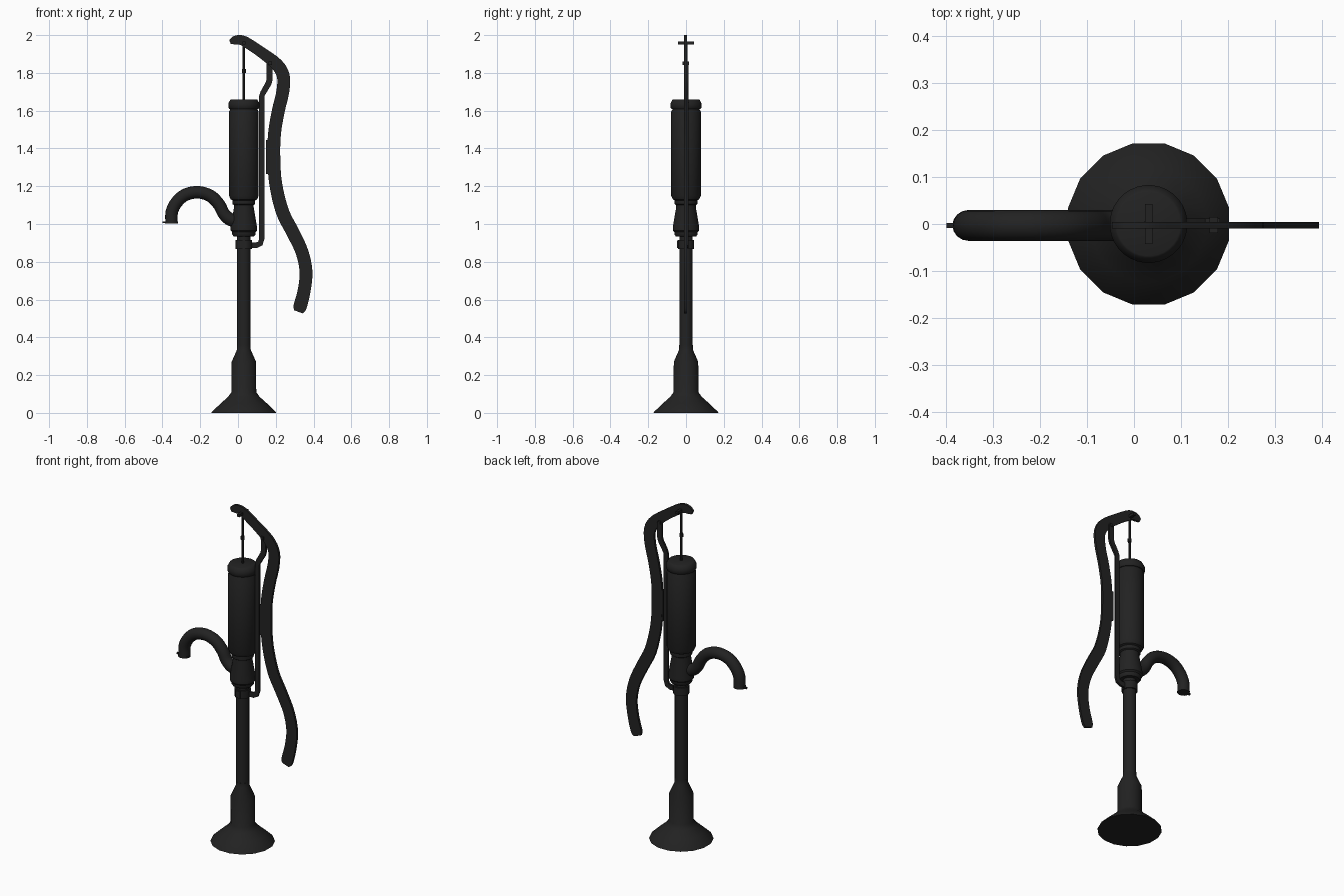
import bpy, bmesh, math
from mathutils import Vector

cube = bpy.data.objects.get("Cube")
if cube:
    bpy.data.objects.remove(cube, do_unlink=True)

iron = bpy.data.materials.new("black cast iron")
iron.use_nodes = True
color = (0.016, 0.016, 0.016, 1)
iron.diffuse_color = color
iron.node_tree.nodes["Principled BSDF"].inputs["Base Color"].default_value = color

AXIS = 0.031  # x position of the pump column


def finish(name, bm, angle=35):
    bmesh.ops.recalc_face_normals(bm, faces=bm.faces)
    mesh = bpy.data.meshes.new(name)
    bm.to_mesh(mesh)
    bm.free()
    mesh.materials.append(iron)
    obj = bpy.data.objects.new(name, mesh)
    bpy.context.collection.objects.link(obj)
    bpy.ops.object.select_all(action='DESELECT')
    obj.select_set(True)
    bpy.context.view_layer.objects.active = obj
    bpy.ops.object.shade_smooth_by_angle(angle=math.radians(angle))
    return obj


def skin(name, rings, angle=35):
    """Closed skin over a list of equally long rings of points."""
    bm = bmesh.new()
    loops = [[bm.verts.new(p) for p in ring] for ring in rings]
    n = len(loops[0])
    for a, b in zip(loops, loops[1:]):
        for i in range(n):
            j = (i + 1) % n
            bm.faces.new((a[i], a[j], b[j], b[i]))
    bm.faces.new(loops[0])
    bm.faces.new(loops[-1])
    return finish(name, bm, angle)


def turned(name, profile, sides):
    angles = [math.tau * (i + 0.5) / sides for i in range(sides)]
    return skin(name, [[(AXIS + r * math.cos(a), r * math.sin(a), z) for a in angles]
                       for r, z in profile])


def smooth_path(points, steps):
    """Catmull-Rom interpolation through tuples."""
    pts = [Vector(p) for p in points]
    pts = [2 * pts[0] - pts[1]] + pts + [2 * pts[-1] - pts[-2]]
    out = []
    for a, b, c, d in zip(pts, pts[1:], pts[2:], pts[3:]):
        for s in range(steps):
            t = s / steps
            out.append(0.5 * (2 * b + (c - a) * t + (2 * a - 5 * b + 4 * c - d) * t * t
                              + (3 * b - a - 3 * c + d) * t ** 3))
    return out + [pts[-2]]


def sweep(name, path, section, y=0):
    """Sweep along (x, z, width) points; section holds (across, depth) pairs."""
    rings = []
    for i, p in enumerate(path):
        d = path[min(i + 1, len(path) - 1)] - path[max(i - 1, 0)]
        side = Vector((-d.y, d.x)).normalized()
        rings.append([(p.x + side.x * u * p.z, y + v, p.y + side.y * u * p.z)
                      for u, v in section])
    return skin(name, rings)


def bar_section(depth):
    return [(-0.5, -depth / 2), (0.5, -depth / 2), (0.5, depth / 2), (-0.5, depth / 2)]


def box(name, center, size):
    bm = bmesh.new()
    bmesh.ops.create_cube(bm, size=1)
    for v in bm.verts:
        v.co = Vector(center) + Vector(c * s for c, s in zip(v.co, size))
    return finish(name, bm)


# Column: flared foot, pipe and collar
turned("base_foot", [(0.175, 0), (0.172, 0.006), (0.125, 0.05), (0.085, 0.085), (0.067, 0.11),
                     (0.066, 0.27), (0.037, 0.335), (0.037, 0.36)], 16)
turned("column_pipe", [(0.036, 0.34), (0.036, 0.95)], 16)
turned("pipe_collar", [(0.044, 0.868), (0.044, 0.915)], 16)
box("collar_lug", (AXIS, -0.03, 0.892), (0.03, 0.035, 0.04))

# Pump body and cap
turned("pump_body", [(0.055, 0.935), (0.062, 0.945), (0.062, 0.957), (0.07, 0.965), (0.07, 0.985),
                     (0.052, 1.09), (0.052, 1.1), (0.06, 1.105), (0.06, 1.125), (0.07, 1.13),
                     (0.079, 1.15), (0.079, 1.595), (0.073, 1.605), (0.073, 1.615)], 32)
turned("pump_cap", [(0.078, 1.61), (0.083, 1.618), (0.083, 1.638), (0.072, 1.658),
                    (0.068, 1.66)], 32)

# Plunger rod, its nut and the cross pin
turned("plunger_rod", [(0.007, 1.65), (0.007, 1.965)], 10)
turned("rod_nut", [(0.011, 1.8), (0.011, 1.82)], 8)
box("cross_pin", (AXIS, 0, 1.958), (0.016, 0.086, 0.016))

# Curved spout with its lip and nub
spout = [(-0.352, 1.01, 0.066), (-0.35, 1.065, 0.066), (-0.325, 1.115, 0.066),
         (-0.278, 1.155, 0.066), (-0.21, 1.168, 0.066), (-0.145, 1.148, 0.066),
         (-0.1, 1.102, 0.066), (-0.073, 1.052, 0.066), (-0.035, 1.022, 0.07), (0.02, 1.018, 0.07)]
circle = [(0.5 * math.cos(math.tau * i / 16), 0.033 * math.sin(math.tau * i / 16))
          for i in range(16)]
sweep("spout", smooth_path(spout, 4), circle, -0.003)
lip = [Vector((-0.352, z, 0.07)) for z in (1.003, 1.012)]
sweep("spout_lip", lip, circle, -0.003)
box("spout_nub", (-0.389, -0.003, 1.009), (0.02, 0.01, 0.01))

# Long flat pump handle
handle = [(-0.042, 1.962, 0.022), (-0.018, 1.972, 0.046), (0.015, 1.974, 0.052),
          (0.05, 1.958, 0.056), (0.125, 1.908, 0.058), (0.205, 1.845, 0.066),
          (0.24, 1.783, 0.068), (0.237, 1.7, 0.068), (0.213, 1.597, 0.068),
          (0.193, 1.475, 0.068), (0.19, 1.342, 0.068), (0.2, 1.21, 0.068),
          (0.235, 1.066, 0.07), (0.288, 0.96, 0.07), (0.338, 0.854, 0.068),
          (0.36, 0.748, 0.068), (0.35, 0.647, 0.068), (0.328, 0.56, 0.07), (0.32, 0.535, 0.048)]
sweep("handle", smooth_path(handle, 4), bar_section(0.014), -0.003)
box("handle_pad", (0.155, -0.003, 1.355), (0.012, 0.012, 0.18))

# Bracket from collar up to the handle pivot
bracket = [(0.06, 0.887, 0.03), (0.1, 0.888, 0.03), (0.118, 0.897, 0.03), (0.125, 0.918, 0.028),
           (0.125, 1.675, 0.028), (0.133, 1.695, 0.03), (0.162, 1.745, 0.032), (0.167, 1.765, 0.032),
           (0.167, 1.85, 0.032)]
sweep("pivot_bracket", [Vector(p) for p in bracket], bar_section(0.012), 0.006)
bolt = box("pivot_bolt", (0.17, -0.002, 1.85), (0.018, 0.034, 0.018))
